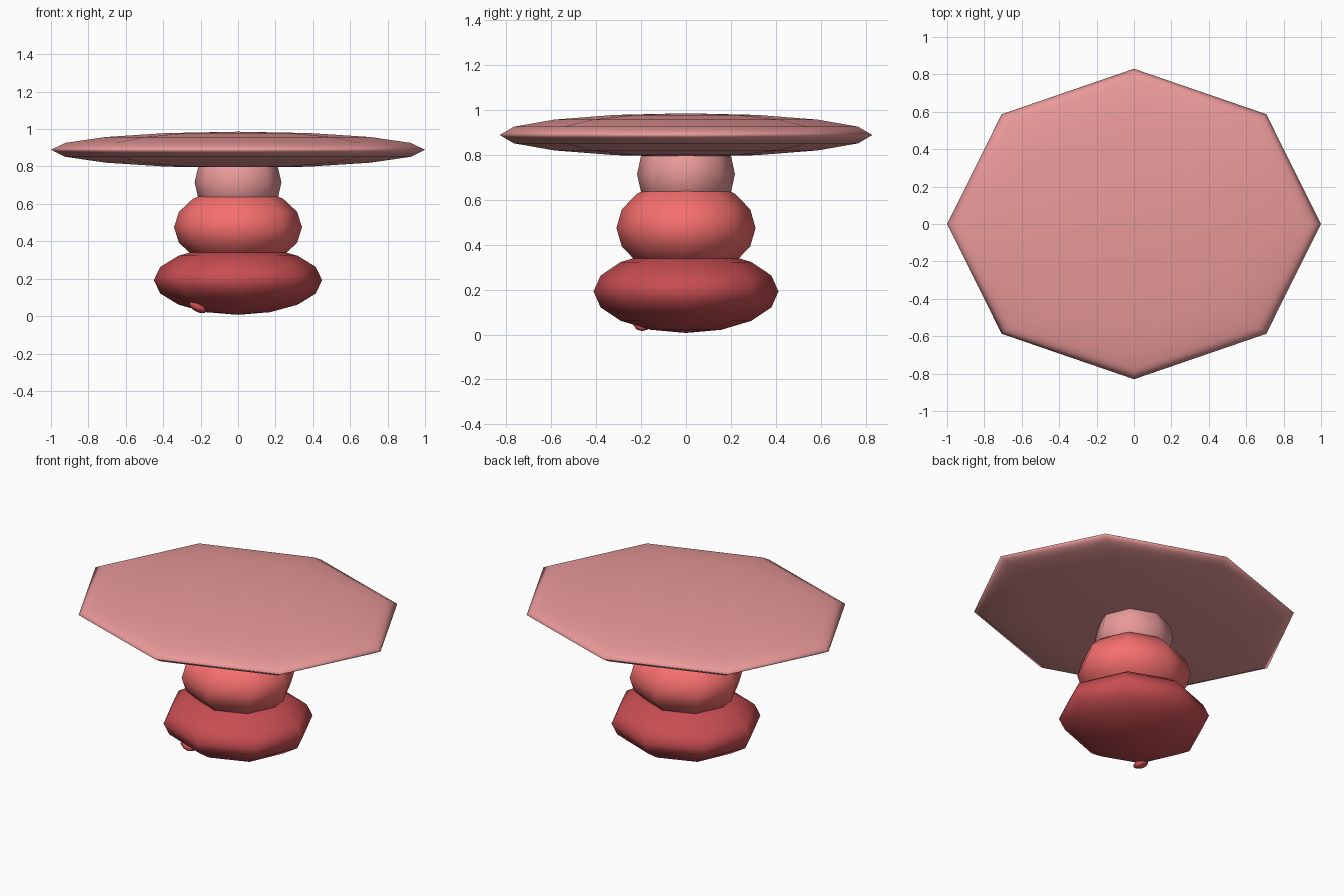
import bpy
from math import radians

if "Cube" in bpy.data.objects:
    bpy.data.objects.remove(bpy.data.objects["Cube"])


def stone(name, loc, radii, color, rot=(0, 0, 0)):
    """Squashed low-poly ball with eight sides and eight rings."""
    bpy.ops.mesh.primitive_uv_sphere_add(segments=8, ring_count=8, radius=1,
                                         location=loc, rotation=rot)
    ob = bpy.context.object
    ob.name = name
    ob.scale = radii
    bpy.ops.object.shade_smooth()
    mat = bpy.data.materials.new(name + "_colour")
    mat.diffuse_color = (*color, 1)
    mat.use_nodes = True
    mat.node_tree.nodes["Principled BSDF"].inputs["Base Color"].default_value = mat.diffuse_color
    ob.data.materials.append(mat)
    return ob


DARK, MID, PALE = (0.58, 0.075, 0.085), (0.92, 0.16, 0.155), (0.82, 0.32, 0.32)

# Stacked pedestal, bottom to top
stone("pedestal_base", (0, 0, 0.192), (0.45, 0.412, 0.185), DARK)
stone("pedestal_middle", (0, 0, 0.475), (0.342, 0.31, 0.215), MID)
stone("pedestal_neck", (0, 0, 0.715), (0.232, 0.218, 0.2), PALE)

# Wide octagonal top
stone("table_top", (0, 0, 0.889), (1.0, 0.83, 0.097), PALE)

# Little nub under the front left of the base
stone("base_nub", (-0.215, -0.195, 0.047), (0.05, 0.04, 0.024), DARK,
      (0, radians(28), 0))
